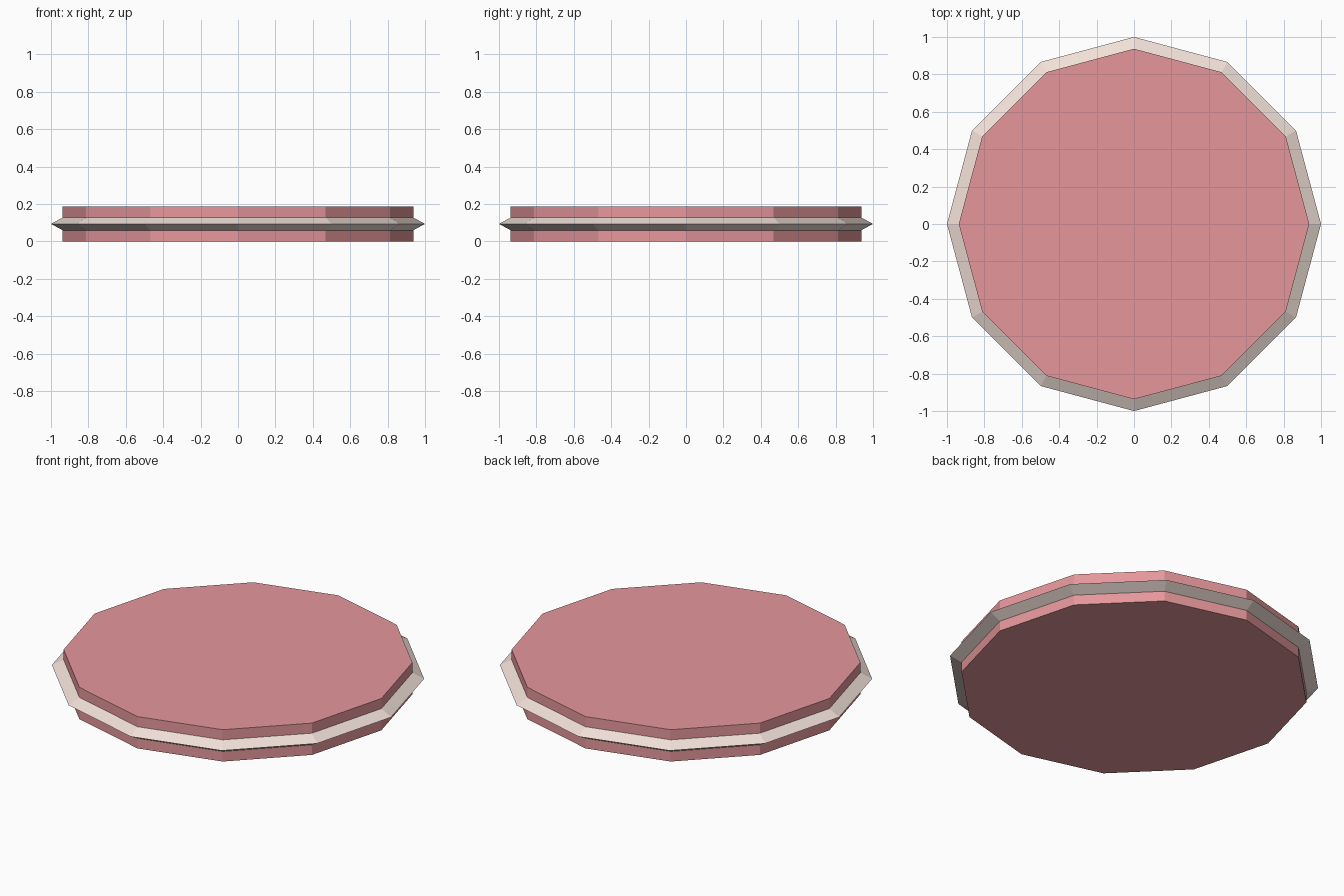
import bpy
import bmesh
from math import cos, sin, tau

if "Cube" in bpy.data.objects:
    bpy.data.objects.remove(bpy.data.objects["Cube"])

SIDES = 12


def material(name, color):
    mat = bpy.data.materials.new(name)
    mat.diffuse_color = (*color, 1)
    mat.use_nodes = True
    mat.node_tree.nodes["Principled BSDF"].inputs["Base Color"].default_value = mat.diffuse_color
    return mat


def finish(name, bm, mat):
    bmesh.ops.recalc_face_normals(bm, faces=bm.faces)
    mesh = bpy.data.meshes.new(name)
    bm.to_mesh(mesh)
    bm.free()
    mesh.materials.append(mat)
    obj = bpy.data.objects.new(name, mesh)
    bpy.context.collection.objects.link(obj)
    return obj


def ring(bm, radius, z):
    return [bm.verts.new((radius * cos(tau * i / SIDES), radius * sin(tau * i / SIDES), z))
            for i in range(SIDES)]


def bridge(bm, a, b):
    for i in range(SIDES):
        j = (i + 1) % SIDES
        bm.faces.new((a[i], a[j], b[j], b[i]))


pink = material("pink", (0.79, 0.31, 0.33))
cream = material("cream", (0.87, 0.74, 0.68))

# Flat twelve-sided disc
bm = bmesh.new()
bottom, top = ring(bm, 0.937, 0), ring(bm, 0.937, 0.188)
bridge(bm, bottom, top)
bm.faces.new(bottom)
bm.faces.new(top)
finish("disc", bm, pink)

# Pointed band around the rim, closed just inside the disc
bm = bmesh.new()
rings = [ring(bm, r, z) for r, z in
         [(0.93, 0.056), (1.0, 0.094), (0.93, 0.132)]]
for a, b in zip(rings, rings[1:] + rings[:1]):
    bridge(bm, a, b)
finish("rim_band", bm, cream)
